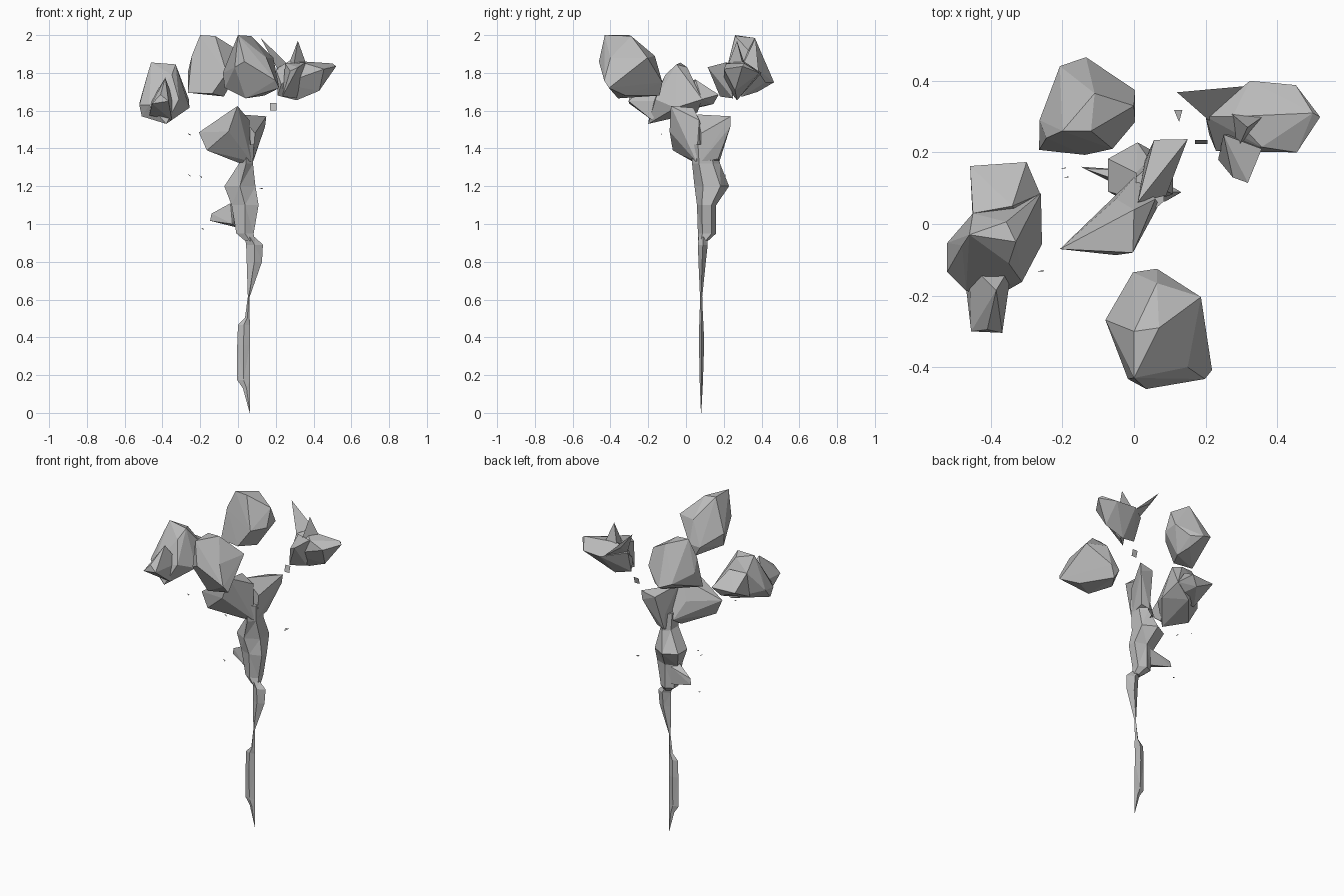
import bpy, bmesh, math

grey = bpy.data.materials.new("stone grey")
grey.diffuse_color = (0.5, 0.5, 0.5, 1)


def finish(bm, name):
    bmesh.ops.recalc_face_normals(bm, faces=bm.faces)
    me = bpy.data.meshes.new(name)
    bm.to_mesh(me)
    bm.free()
    me.materials.append(grey)
    ob = bpy.data.objects.new(name, me)
    bpy.context.collection.objects.link(ob)
    return ob


def hull(name, *pts):
    """Faceted chunk wrapped around a few corner points."""
    bm = bmesh.new()
    vs = [bm.verts.new(p) for p in pts]
    res = bmesh.ops.convex_hull(bm, input=vs)
    junk = {v for v in res["geom_interior"] + res["geom_unused"]
            if isinstance(v, bmesh.types.BMVert)}
    bmesh.ops.delete(bm, geom=list(junk), context='VERTS')
    return finish(bm, name)


def loft(name, rings, sides=5, turn=0.0):
    """Tube through rings given as (z, x0, x1, y0, y1)."""
    bm = bmesh.new()
    loops = []
    for z, x0, x1, y0, y1 in rings:
        loop = []
        for i in range(sides):
            a = turn + math.tau * i / sides
            loop.append(bm.verts.new(((x0 + x1) / 2 + (x1 - x0) / 2 * math.cos(a),
                                      (y0 + y1) / 2 + (y1 - y0) / 2 * math.sin(a), z)))
        loops.append(loop)
    for a, b in zip(loops, loops[1:]):
        for i in range(sides):
            j = (i + 1) % sides
            bm.faces.new((a[i], a[j], b[j], b[i]))
    bm.faces.new(loops[0])
    bm.faces.new(loops[-1])
    bmesh.ops.triangulate(bm, faces=bm.faces)
    return finish(bm, name)


def fuse(base, *others):
    """Union overlapping chunks into one skin."""
    for other in others:
        mod = base.modifiers.new("union", 'BOOLEAN')
        mod.operation, mod.solver, mod.object = 'UNION', 'EXACT', other
        dg = bpy.context.evaluated_depsgraph_get()
        me = bpy.data.meshes.new_from_object(base.evaluated_get(dg))
        base.modifiers.clear()
        base.data = me
        bpy.data.objects.remove(other)


def chip(name, *pts):
    """Tiny loose flat fragment."""
    bm = bmesh.new()
    bm.faces.new([bm.verts.new(p) for p in pts])
    return finish(bm, name)


# Left flower head with back and front petals
fuse(hull("left_bloom", (-.46, -.03, 1.855), (-.33, -.05, 1.845), (-.357, .006, 1.83),
          (-.26, .086, 1.66), (-.257, -.056, 1.615), (-.45, .03, 1.76),
          (-.522, -.134, 1.63), (-.522, -.053, 1.64), (-.38, -.2, 1.53),
          (-.51, -.12, 1.57), (-.313, -.162, 1.66), (-.469, -.187, 1.63),
          (-.36, .06, 1.59), (-.48, -.06, 1.79), (-.35, -.11, 1.79)),
     hull("back_petal", (-.458, .162, 1.685), (-.30, .173, 1.685),
          (-.35, .145, 1.635), (-.45, .03, 1.76), (-.262, .084, 1.66),
          (-.45, 0, 1.6), (-.30, 0, 1.61), (-.34, .05, 1.765)),
     hull("front_petal", (-.455, -.30, 1.637), (-.368, -.304, 1.65),
          (-.41, -.295, 1.685), (-.469, -.18, 1.575), (-.35, -.18, 1.55),
          (-.385, -.185, 1.775), (-.34, -.11, 1.65), (-.46, -.11, 1.65)))

# Back flower head
hull("back_bloom", (-.20, .26, 2.0), (-.11, .365, 1.985), (-.12, .26, 1.995),
     (-.134, .466, 1.75), (-.207, .441, 1.78), (-.245, .24, 1.89),
     (-.264, .29, 1.81), (-.265, .207, 1.695), (-.137, .193, 1.69),
     (-.06, .21, 1.80), (.003, .285, 1.81), (.003, .374, 1.82), (0, .33, 1.92),
     (-.073, .42, 1.75), (-.075, .30, 1.675), (-.10, .38, 1.70))

# Front flower head
hull("front_bloom", (0, -.43, 2.0), (.07, -.29, 1.995), (0, -.30, 2.0),
     (-.08, -.268, 1.80), (-.07, -.28, 1.72), (.187, -.204, 1.88),
     (.218, -.408, 1.72), (.198, -.433, 1.76), (.034, -.461, 1.86),
     (-.017, -.433, 1.83), (.04, -.36, 1.665), (.14, -.32, 1.68),
     (.064, -.165, 1.89), (.15, -.40, 1.88), (-.003, -.135, 1.74),
     (.064, -.125, 1.75), (.03, -.14, 1.68))

# Right flower head with its petals and long tip
fuse(hull("right_bloom", (.324, .40, 1.80), (.452, .388, 1.80), (.52, .299, 1.835),
          (.455, .20, 1.82), (.357, .215, 1.85), (.229, .204, 1.74),
          (.20, .30, 1.82), (.31, .27, 1.655), (.43, .26, 1.705),
          (.21, .25, 1.68), (.275, .30, 1.865), (.50, .31, 1.85)),
     hull("peak", (.317, .27, 1.97), (.27, .31, 1.85), (.36, .30, 1.85),
          (.29, .21, 1.81)),
     hull("petal", (.318, .115, 1.83), (.276, .13, 1.81),
          (.235, .18, 1.675), (.357, .21, 1.855), (.31, .25, 1.665), (.25, .25, 1.85)),
     hull("tip", (.12, .368, 1.985), (.20, .368, 1.88), (.168, .343, 1.90),
          (.31, .385, 1.80), (.22, .28, 1.80)))

# Stem: knotted upper part, flared crown leaves, side leaf, thin twin-blade foot
fuse(loft("stem", [(.91, .035, .09, .065, .116), (.95, -.016, .09, .063, .16),
                   (1.10, -.045, .12, .058, .16), (1.20, -.085, .105, .045, .228),
                   (1.32, 0, .085, .032, .18), (1.42, 0, .09, .03, .165)],
          6, math.pi / 2),
     hull("crown_front", (-.207, -.07, 1.485), (-.165, -.07, 1.39),
          (-.003, -.08, 1.625), (-.05, -.087, 1.49), (0, .045, 1.325),
          (.07, .055, 1.33), (.06, .07, 1.55), (-.05, .07, 1.49), (0, .13, 1.38),
          (0, .04, 1.615)),
     hull("crown_back", (.056, .235, 1.55), (.15, .237, 1.57), (.143, .235, 1.515),
          (.01, .06, 1.58), (.09, .08, 1.48), (.01, .065, 1.335), (.078, .08, 1.328),
          (.03, .177, 1.33), (.085, .17, 1.345), (.03, .17, 1.42)),
     hull("side_leaf", (-.148, .16, 1.017), (-.14, .155, 1.055), (-.04, .12, 1.11),
          (-.03, .10, 1.0), (0, .15, .98), (0, .15, 1.09)),
     loft("foot", [(0, .062, .064, .079, .081), (.13, .026, .064, .074, .088),
                   (.175, -.005, .064, .072, .090), (.36, -.004, .063, .069, .096),
                   (.466, 0, .063, .070, .093), (.503, .037, .062, .072, .090),
                   (.615, .052, .062, .074, .086), (.80, .046, .127, .066, .105),
                   (.89, .043, .132, .063, .115), (.93, .036, .09, .067, .114)], 4))

# Loose fragments
chip("fragment_plate", (.17, .223, 1.60), (.205, .223, 1.60), (.205, .234, 1.64),
     (.17, .234, 1.64))
chip("fragment_triangle", (.112, .318, 1.19), (.135, .318, 1.19), (.126, .285, 1.185))
for i, (x, y, z) in enumerate([(-.26, -.132, 1.475), (-.198, .155, 1.25),
                               (-.258, .21, 1.257), (-.19, .13, .975)]):
    chip(f"fragment_chip_{i}", (x - .008, y, z + .006), (x + .008, y + .003, z),
         (x + .007, y, z - .007))
